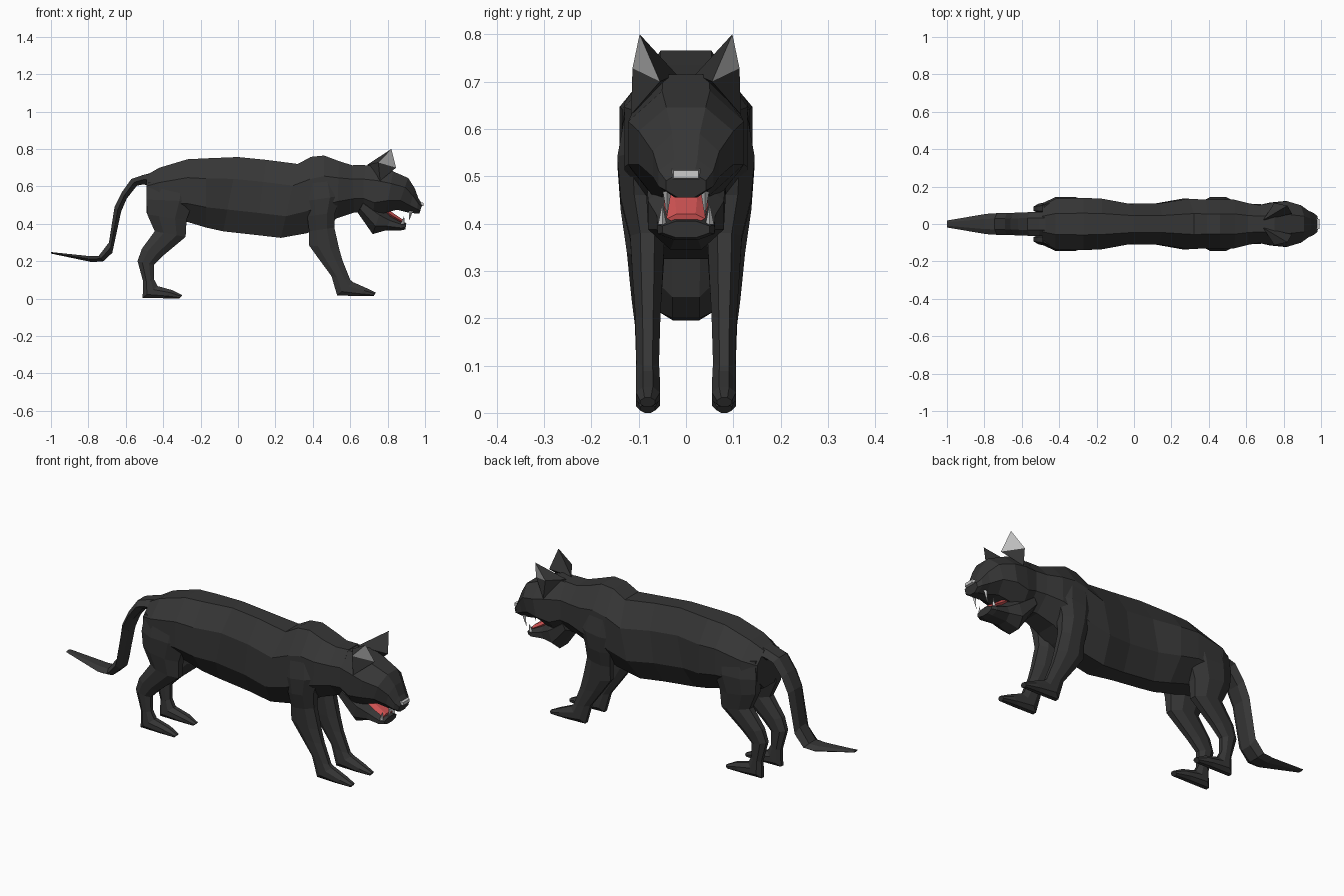
import bpy, bmesh, math


def material(name, rgb):
    m = bpy.data.materials.new(name)
    m.diffuse_color = (*rgb, 1)
    return m


FUR = material("dark_fur", (0.037, 0.037, 0.037))
PALE = material("pale", (0.6, 0.6, 0.6))
RED = material("tongue_red", (0.65, 0.09, 0.09))


def finish(name, bm, *mats):
    bmesh.ops.recalc_face_normals(bm, faces=bm.faces)
    me = bpy.data.meshes.new(name)
    bm.to_mesh(me)
    bm.free()
    for m in mats:
        me.materials.append(m)
    ob = bpy.data.objects.new(name, me)
    bpy.context.collection.objects.link(ob)
    return ob


def loft(name, rings, mat=FUR, n=8, side=1):
    """Each ring: (ax, az, bx, bz, y_min, y_max), a polygon spanning A to B."""
    bm = bmesh.new()
    k = math.cos(math.pi / n)
    loops = []
    for ax, az, bx, bz, y0, y1 in rings:
        loop = []
        for i in range(n):
            t = 2 * math.pi * (i + 0.5) / n
            u = 0.5 - 0.5 * math.cos(t) / k
            y = (y0 + y1) / 2 + (y1 - y0) / 2 * math.sin(t) / k
            loop.append(bm.verts.new((ax + (bx - ax) * u, side * y, az + (bz - az) * u)))
        loops.append(loop)
    for p, q in zip(loops, loops[1:]):
        for i in range(n):
            j = (i + 1) % n
            bm.faces.new((p[i], p[j], q[j], q[i]))
    bm.faces.new(loops[0])
    bm.faces.new(loops[-1])
    return finish(name, bm, mat)


def sym(rows):
    return [(a, b, c, d, -w, w) for a, b, c, d, w in rows]


# Torso and neck: top point, bottom point, half width
loft("torso", sym([
    (-0.49, 0.66, -0.49, 0.46, 0.10),
    (-0.42, 0.70, -0.42, 0.43, 0.135),
    (-0.27, 0.745, -0.27, 0.41, 0.14),
    (-0.17, 0.75, -0.17, 0.38, 0.135),
    (0.0, 0.757, -0.08, 0.36, 0.108),
    (0.15, 0.742, 0.10, 0.34, 0.11),
    (0.32, 0.72, 0.23, 0.325, 0.135),
    (0.39, 0.758, 0.37, 0.35, 0.13),
    (0.46, 0.765, 0.46, 0.39, 0.13),
    (0.54, 0.735, 0.53, 0.43, 0.13),
    (0.61, 0.713, 0.62, 0.46, 0.11),
    (0.68, 0.715, 0.68, 0.46, 0.10)]))

# Head and muzzle
loft("head", sym([
    (0.64, 0.71, 0.64, 0.48, 0.095),
    (0.75, 0.715, 0.72, 0.43, 0.115),
    (0.83, 0.68, 0.79, 0.46, 0.122),
    (0.91, 0.645, 0.85, 0.475, 0.10),
    (0.945, 0.59, 0.91, 0.46, 0.07),
    (0.965, 0.535, 0.955, 0.455, 0.058),
    (0.985, 0.505, 0.97, 0.455, 0.042)]))

# Open lower jaw with ruff behind it
loft("lower_jaw", sym([
    (0.68, 0.53, 0.64, 0.46, 0.085),
    (0.77, 0.49, 0.72, 0.345, 0.08),
    (0.82, 0.44, 0.79, 0.365, 0.062),
    (0.875, 0.41, 0.87, 0.365, 0.06),
    (0.90, 0.405, 0.895, 0.37, 0.05)]))
loft("tongue", sym([
    (0.80, 0.48, 0.79, 0.45, 0.04),
    (0.84, 0.45, 0.83, 0.425, 0.04),
    (0.885, 0.42, 0.88, 0.40, 0.035)]), RED, 6)
loft("nose", sym([
    (0.965, 0.516, 0.965, 0.49, 0.032),
    (0.993, 0.512, 0.993, 0.496, 0.026)]), PALE, 4)

# Tail: outer edge, inner edge, half width
loft("tail", sym([
    (-0.45, 0.675, -0.45, 0.605, 0.055),
    (-0.505, 0.662, -0.51, 0.61, 0.055),
    (-0.57, 0.64, -0.54, 0.604, 0.055),
    (-0.62, 0.57, -0.595, 0.535, 0.053),
    (-0.66, 0.49, -0.625, 0.465, 0.052),
    (-0.69, 0.30, -0.672, 0.245, 0.05),
    (-0.745, 0.228, -0.72, 0.20, 0.05),
    (-0.80, 0.228, -0.78, 0.195, 0.047),
    (-1.0, 0.249, -1.0, 0.241, 0.016)]), FUR, 6)

FRONT = [
    (0.34, 0.64, 0.53, 0.66, 0.04, 0.125),
    (0.35, 0.52, 0.55, 0.55, 0.04, 0.145),
    (0.37, 0.44, 0.52, 0.46, 0.04, 0.138),
    (0.38, 0.36, 0.515, 0.38, 0.045, 0.118),
    (0.38, 0.285, 0.54, 0.27, 0.05, 0.112),
    (0.43, 0.215, 0.56, 0.20, 0.054, 0.107),
    (0.50, 0.12, 0.60, 0.10, 0.057, 0.105),
    (0.53, 0.017, 0.615, 0.088, 0.055, 0.106),
    (0.64, 0.014, 0.69, 0.055, 0.055, 0.106),
    (0.725, 0.013, 0.737, 0.032, 0.065, 0.097)]
HIND = [
    (-0.48, 0.62, -0.22, 0.62, 0.03, 0.13),
    (-0.49, 0.53, -0.24, 0.52, 0.03, 0.145),
    (-0.485, 0.45, -0.275, 0.42, 0.035, 0.138),
    (-0.445, 0.36, -0.28, 0.33, 0.045, 0.125),
    (-0.515, 0.265, -0.40, 0.23, 0.052, 0.115),
    (-0.537, 0.20, -0.45, 0.18, 0.056, 0.108),
    (-0.507, 0.09, -0.45, 0.105, 0.058, 0.105),
    (-0.51, 0.004, -0.43, 0.067, 0.055, 0.106),
    (-0.40, 0.002, -0.35, 0.045, 0.055, 0.106),
    (-0.315, 0.0, -0.298, 0.018, 0.065, 0.097)]


def ear(name, s):
    bm = bmesh.new()
    tip, front, outer, back, low = [bm.verts.new((x, s * y, z)) for x, y, z in (
        (0.82, 0.098, 0.80), (0.845, 0.055, 0.70), (0.75, 0.113, 0.728),
        (0.69, 0.02, 0.715), (0.76, 0.116, 0.63))]
    bm.faces.new((tip, front, outer)).material_index = 1
    for f in ((tip, back, front), (tip, outer, back), (outer, front, low),
              (outer, low, back), (front, back, low)):
        bm.faces.new(f)
    finish(name, bm, FUR, PALE)


def fang(name, x, y, z, length, lean):
    bm = bmesh.new()
    base = [bm.verts.new((x + 0.011 * math.cos(a), y + 0.009 * math.sin(a), z))
            for a in (0, math.pi / 2, math.pi, 1.5 * math.pi)]
    tip = bm.verts.new((x + lean, y, z + length))
    bm.faces.new(base)
    for i in range(4):
        bm.faces.new((base[i], base[(i + 1) % 4], tip))
    finish(name, bm, PALE)


# Paired parts
for s, word in ((-1, "right"), (1, "left")):
    loft("front_leg_" + word, FRONT, side=s)
    loft("hind_leg_" + word, HIND, side=s)
    ear("ear_" + word, s)
    fang("upper_fang_" + word, 0.925, s * 0.04, 0.468, -0.055, -0.012)
    fang("lower_fang_" + word, 0.88, s * 0.05, 0.398, 0.045, 0.008)
